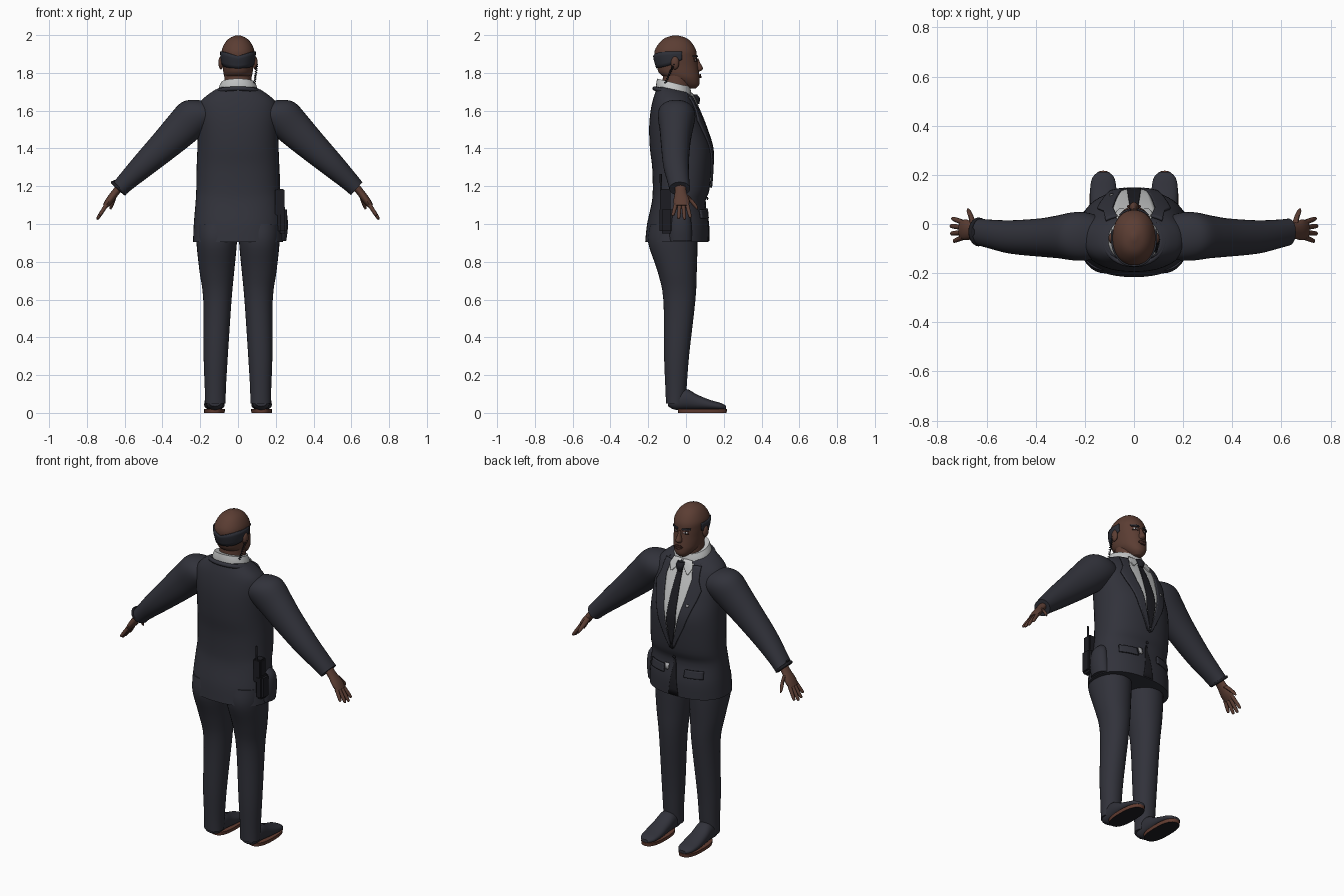
import bpy, bmesh, math
from mathutils import Vector
from mathutils.bvhtree import BVHTree

cube = bpy.data.objects.get("Cube")
if cube:
    bpy.data.objects.remove(cube)

X, Y, Z = Vector((1, 0, 0)), Vector((0, 1, 0)), Vector((0, 0, 1))


def material(name, *rgb):
    m = bpy.data.materials.new(name)
    m.use_nodes = True
    m.diffuse_color = (*rgb, 1)
    m.node_tree.nodes["Principled BSDF"].inputs["Base Color"].default_value = (*rgb, 1)
    return m


SUIT = material("suit navy", .031, .032, .043)
SHIRT = material("shirt white", .55, .56, .56)
BLACK = material("black", .012, .012, .016)
SKIN = material("skin brown", .105, .047, .033)
LIP = material("lip brown", .07, .028, .022)
HAIR = material("hair grey", .026, .028, .038)
SOLE = material("sole brown", .12, .045, .03)
SILVER = material("silver", .4, .4, .42)


def finish(name, bm, mat):
    bmesh.ops.recalc_face_normals(bm, faces=bm.faces)
    me = bpy.data.meshes.new(name)
    bm.to_mesh(me)
    bm.free()
    me.materials.append(mat)
    ob = bpy.data.objects.new(name, me)
    bpy.context.collection.objects.link(ob)
    bpy.ops.object.select_all(action='DESELECT')
    ob.select_set(True)
    bpy.context.view_layer.objects.active = ob
    bpy.ops.object.shade_smooth_by_angle(angle=math.radians(45))
    return ob


def smooth(rows, k):
    """Catmull-Rom interpolation of section rows."""
    pts = [Vector(r) for r in rows]
    pts = [pts[0]] + pts + [pts[-1]]
    out = []
    for a, b, c, d in zip(pts, pts[1:], pts[2:], pts[3:]):
        for j in range(k):
            t = j / k
            out.append((b * 2 + (c - a) * t + (a * 2 - b * 5 + c * 4 - d) * t * t
                        + (b * 3 - a - c * 3 + d) * t ** 3) / 2)
    return out + [pts[-1]]


def loft(name, rows, mat, u=X, v=Y, n=32, k=4, e=2.0, s=1):
    """Rows are x, y, z, half width, half depth and an optional forward tilt."""
    bm = bmesh.new()
    rings = []
    for r in smooth(rows, k):
        tilt = r[5] if len(r) > 5 else 0
        ring = []
        for i in range(n):
            a = 2 * math.pi * i / n
            c, d = [math.copysign(abs(w) ** (2 / e), w) for w in (math.cos(a), math.sin(a))]
            p = Vector(r[:3]) + u * c * r[3] + v * d * r[4] - Z * tilt * d * r[4]
            ring.append(bm.verts.new((p.x * s, p.y, p.z)))
        rings.append(ring)
    for a, b in zip(rings, rings[1:]):
        for i in range(n):
            bm.faces.new((a[i], a[i - 1], b[i - 1], b[i]))
    bm.faces.new(rings[0])
    bm.faces.new(rings[-1])
    return finish(name, bm, mat)


def surface(ob):
    return BVHTree.FromPolygons([v.co for v in ob.data.vertices],
                                [p.vertices for p in ob.data.polygons])


def grid(name, points, mat, thick):
    bm = bmesh.new()
    vs = [[bm.verts.new(p) for p in row] for row in points]
    for a, b in zip(vs, vs[1:]):
        for i in range(len(a) - 1):
            bm.faces.new((a[i], a[i + 1], b[i + 1], b[i]))
    ob = finish(name, bm, mat)
    mod = ob.modifiers.new("thickness", 'SOLIDIFY')
    mod.thickness, mod.offset = thick, 0
    return ob


def patch(name, tree, rows, mat, off, thick=.006, s=1, m=8, k=6):
    """Plate laid on a front surface; rows are z, left x, right x."""
    pts = []
    rows = [Vector(r) for r in rows]
    fine = [a.lerp(b, j / k) for a, b in zip(rows, rows[1:]) for j in range(k)] + [rows[-1]]
    for z, l, r in fine:
        row = []
        for i in range(m + 1):
            x = (l + (r - l) * i / m) * s
            hit = tree.ray_cast(Vector((x, 1, z)), -Y)[0]
            row.append((x, (hit.y if hit else 0) + off, z))
        pts.append(row)
    return grid(name, pts, mat, thick)


def tube(name, pts, radius, mat, cyclic=False):
    cu = bpy.data.curves.new(name, 'CURVE')
    cu.dimensions, cu.bevel_depth, cu.bevel_resolution = '3D', radius, 2
    cu.use_fill_caps = True
    sp = cu.splines.new('POLY')
    sp.points.add(len(pts) - 1)
    for q, p in zip(sp.points, pts):
        q.co = (*p, 1)
    sp.use_cyclic_u = cyclic
    cu.materials.append(mat)
    ob = bpy.data.objects.new(name, cu)
    bpy.context.collection.objects.link(ob)


def block(name, loc, size, mat, bevel=.006):
    bm = bmesh.new()
    bmesh.ops.create_cube(bm, size=1)
    for v in bm.verts:
        v.co = Vector([c * w for c, w in zip(v.co, size)]) + Vector(loc)
    bmesh.ops.bevel(bm, geom=bm.edges[:], offset=bevel, segments=2, affect='EDGES')
    return finish(name, bm, mat)


def ball(name, loc, size, mat):
    bm = bmesh.new()
    bmesh.ops.create_uvsphere(bm, u_segments=16, v_segments=10, radius=1)
    for v in bm.verts:
        v.co = Vector([c * w for c, w in zip(v.co, size)]) + Vector(loc)
    return finish(name, bm, mat)


# Jacket body, with a belly overhang and a flared skirt
jacket = loft("jacket", [
    (0, -.048, .905, .238, .168, 0), (0, -.043, 1.0, .234, .163, 0), (0, -.04, 1.11, .225, .142, 0),
    (0, -.026, 1.18, .221, .15, 0), (0, -.022, 1.3, .219, .157, 0), (0, -.028, 1.4, .215, .163, 0),
    (0, -.045, 1.5, .213, .15, 0), (0, -.058, 1.58, .213, .132, 0), (0, -.065, 1.645, .2, .112, .05),
    (0, -.065, 1.69, .15, .095, .15), (0, -.065, 1.712, .108, .085, .22)], SUIT, n=48, e=2.3)
body = surface(jacket)

# Shirt, tie, lapels and the front opening
patch("shirt_front", body, [(1.68, -.07, .07), (1.62, -.088, .088), (1.45, -.062, .062), (1.2, -.003, .003)],
      SHIRT, .002, m=12)
patch("tie", body, [(1.65, -.014, .014), (1.5, -.024, .024), (1.36, -.03, .03), (1.22, -.006, .006)], BLACK, .008)
loft("tie_knot", [(0, .045, 1.685, .022, .014), (0, .058, 1.665, .024, .016), (0, .06, 1.635, .013, .01)], BLACK)
patch("front_opening", body, [(1.12, -.004, .004), (.91, -.032, .032)], BLACK, .001, .004)
for z in (1.2, 1.135):
    ball("jacket_button", (0, body.ray_cast(Vector((0, 1, z)), -Y)[0].y + .006, z), (.009, .005, .009), BLACK)
for s, side in ((1, "left"), (-1, "right")):
    patch(side + "_lapel", body, [(1.675, .07, .115), (1.6, .086, .125), (1.55, .078, .148), (1.5, .07, .135),
                                  (1.34, .036, .08), (1.2, .001, .014)], SUIT, .007, .01, s)
    patch(side + "_collar_wing", body, [(1.695, .004, .06), (1.66, .018, .075), (1.625, .05, .058)],
          SHIRT, .012, .006, s)
    patch(side + "_pocket_flap", body, [(1.075, .07, .17), (1.03, .066, .172)], SUIT, .006, .009, s)

# Neck and collars
loft("neck", [(0, -.06, 1.66, .075, .078), (0, -.05, 1.75, .073, .075), (0, -.05, 1.82, .07, .07)], SKIN)
loft("shirt_collar", [(0, -.062, 1.67, .112, .098, .3), (0, -.064, 1.715, .104, .094, .28),
                      (0, -.066, 1.748, .09, .087, .25)], SHIRT, e=2.1)
ring = [math.radians(a) for a in range(-220, 41, 10)]
tube("jacket_collar", [(.122 * math.cos(a), -.062 + .103 * math.sin(a), 1.692 - .025 * math.sin(a))
                       for a in ring], .012, SUIT)

# Head
head = loft("head", [
    (0, .028, 1.717, .022, .024), (0, .015, 1.738, .046, .055), (0, -.015, 1.77, .068, .087),
    (0, -.037, 1.8, .077, .106), (0, -.046, 1.84, .081, .109), (0, -.054, 1.88, .086, .112),
    (0, -.056, 1.92, .086, .109), (0, -.055, 1.96, .068, .085), (0, -.055, 1.985, .043, .055),
    (0, -.055, 1.999, .008, .01)], SKIN, n=40, e=2.15)
skull = surface(head)

# Hair band wrapped round the back of the head
hair = []
for i in range(41):
    a = (i - 20) / 20
    ang = math.radians(-90 + a * 108)
    low, high = 1.825 + .045 * abs(a) ** 2, 1.888 + .024 * math.sin(min(abs(a) * 2, 1) * math.pi / 2)
    d = Vector((math.cos(ang), math.sin(ang), 0))
    col = []
    for j in range(5):
        o = Vector((0, -.05, low + (high - low) * j / 4))
        col.append(skull.ray_cast(o, d)[0] + d * .003)
    hair.append(col)
grid("hair", hair, HAIR, .008)

# Face
loft("nose", [(0, .052, 1.877, .009, .012), (0, .06, 1.85, .011, .017), (0, .064, 1.822, .019, .026),
              (0, .06, 1.808, .014, .014)], SKIN, n=16)
patch("upper_lip", skull, [(1.793, -.014, .014), (1.784, -.028, .028)], LIP, .005, .008)
patch("lower_lip", skull, [(1.783, -.026, .026), (1.772, -.014, .014)], LIP, .005, .009)
for s, side in ((1, "left"), (-1, "right")):
    patch(side + "_eyebrow", skull, [(1.893, .016, .058), (1.884, .012, .054)], HAIR, .003, .008, s)
    patch(side + "_eye_socket", skull, [(1.879, .018, .05), (1.861, .018, .05)], LIP, .001, .003, s)
    patch(side + "_eye", skull, [(1.874, .025, .043), (1.866, .023, .045)], SHIRT, .002, .003, s)
    patch(side + "_iris", skull, [(1.875, .03, .038), (1.865, .03, .038)], BLACK, .003, .003, s)
    ball(side + "_ear", (.09 * s, -.058, 1.853), (.014, .022, .035), SKIN)

# Limbs, built once and mirrored by sign
for s, side in ((1, "left"), (-1, "right")):
    across = Vector((.66, 0, .75))
    loft(side + "_sleeve", [
        (.13, -.055, 1.605, .06, .07), (.18, -.052, 1.59, .09, .094), (.235, -.05, 1.565, .102, .099),
        (.3, -.052, 1.503, .096, .088), (.38, -.055, 1.425, .084, .078), (.5, -.053, 1.312, .066, .068),
        (.59, -.04, 1.226, .051, .058), (.628, -.033, 1.187, .046, .055)], SUIT, u=across, e=2.1, s=s)

    # Hand with spread fingers
    flat = Vector((.84, 0, .55))
    loft(side + "_palm", [(.61, -.03, 1.215, .021, .03), (.648, -.028, 1.168, .02, .031),
                          (.68, -.024, 1.125, .02, .042), (.703, -.024, 1.094, .014, .038)],
         SKIN, u=flat, n=16, s=s)
    for i, length in enumerate((.07, .09, .094, .082)):
        y0, y1 = -.054 + i * .02, -.07 + i * .031
        tip = Vector((.695 + .55 * length, y1, 1.103 - .84 * length))
        base = Vector((.695, y0, 1.103))
        loft(side + "_finger", [(*base, .011, .011), (*base.lerp(tip, .6), .01, .01),
                                (*base.lerp(tip, .93), .008, .008), (*tip, .003, .003)],
             SKIN, u=flat, n=10, k=2, s=s)
    loft(side + "_thumb", [(.655, -.005, 1.155, .015, .012), (.662, .025, 1.125, .013, .012),
                           (.672, .05, 1.095, .01, .01), (.676, .06, 1.078, .004, .004)],
         SKIN, u=flat, n=10, k=3, s=s)

    # Trouser leg
    loft(side + "_trouser_leg", [
        (.113, -.07, 1.0, .108, .12), (.113, -.07, .9, .107, .13), (.112, -.047, .75, .092, .104),
        (.109, -.035, .6, .075, .085), (.118, -.05, .3, .064, .066), (.12, -.053, .13, .056, .056),
        (.12, -.056, .05, .055, .05)], SUIT, e=2.1, s=s)

    # Shoe upper and sole
    loft(side + "_shoe", [
        (.122, -.095, .055, .03, .02), (.122, -.06, .062, .046, .045), (.123, .0, .072, .05, .055),
        (.125, .06, .056, .052, .04), (.125, .13, .042, .054, .026), (.125, .185, .034, .046, .018),
        (.125, .212, .028, .022, .009)], SUIT, v=Z, n=24, e=2.3, s=s)
    sole = loft(side + "_sole", [(.125, .087, 0, .054, .128), (.125, .087, .02, .056, .13)],
                SOLE, k=1, e=2.5, s=s)
    sole.data.materials.append(BLACK)
    for p in sole.data.polygons:
        p.material_index = int(p.normal.z < -.9)

# Radio in its pouch on the left hip
block("radio", (.222, -.11, 1.115), (.05, .055, .14), BLACK)
block("radio_pouch", (.235, -.105, 1.02), (.05, .07, .14), BLACK, .012)
tube("radio_antenna", [(.217, -.132, 1.17), (.217, -.134, 1.265)], .006, BLACK)
loft("holster_bulge", [(.215, -.03, .91, .04, .06), (.222, -.03, .98, .042, .06),
                       (.222, -.03, 1.06, .035, .05), (.2, -.03, 1.1, .02, .02)], SUIT)

# Coiled earpiece lead behind the left ear
coil = []
for i in range(73):
    t, a = i / 72, i * math.pi / 4
    coil.append((.1 - .012 * t + .005 * math.cos(a), -.065 - .045 * t + .005 * math.sin(a), 1.845 - .1 * t))
tube("earpiece_lead", coil, .0025, BLACK)

# Wristwatch, lapel pin and waist badge
tube("watch_strap", [(-.632 + .033 * math.cos(i * math.pi / 10), -.032 + .05 * math.sin(i * math.pi / 10),
                      1.19 + .03 * math.cos(i * math.pi / 10) * -1) for i in range(20)], .009, BLACK, True)
block("watch_face", (-.652, -.033, 1.222), (.028, .032, .02), BLACK)
patch("lapel_pin", body, [(1.475, -.1, -.085), (1.462, -.1, -.085)], SILVER, .014, .004, m=2, k=1)
patch("waist_badge", body, [(1.085, .035, .06), (1.05, .038, .057)], SILVER, .007, .008, m=2, k=1)
